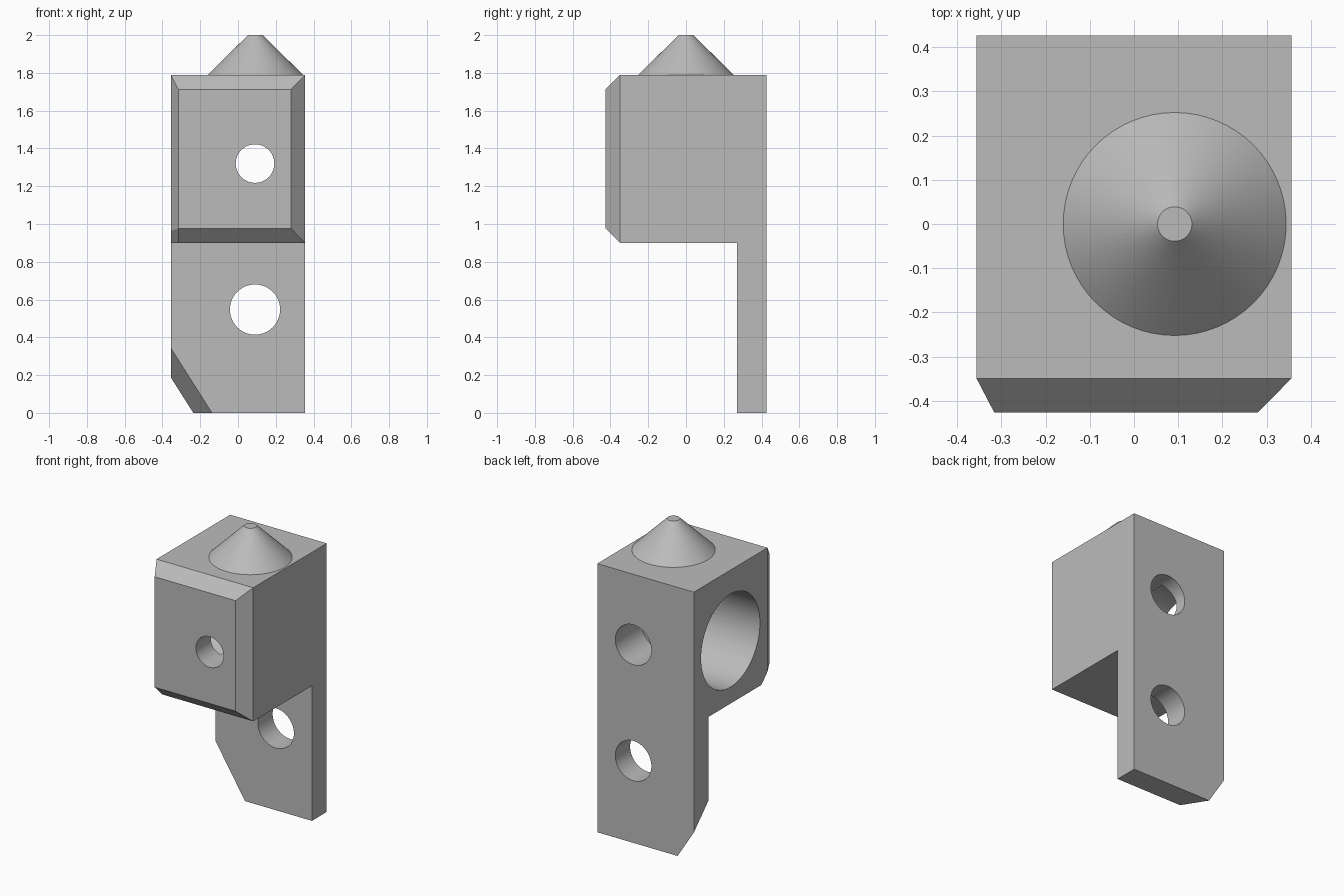
import bpy, bmesh, math
from mathutils import Matrix, Vector

old = bpy.data.objects.get("Cube")
if old:
    bpy.data.objects.remove(old, do_unlink=True)

# Single grey material
grey = bpy.data.materials.new("plain grey")
grey.use_nodes = True
colour = (0.5, 0.5, 0.5, 1)
grey.diffuse_color = colour
grey.node_tree.nodes["Principled BSDF"].inputs["Base Color"].default_value = colour

W, D = 0.356, 0.426          # half width and half depth
SHOULDER, TOP = 0.9, 1.79    # underside and top of the block
BEVEL = 0.077
HOLE_X, HOLE_Z = 0.09, 1.32


def make_object(name, bm):
    bmesh.ops.recalc_face_normals(bm, faces=bm.faces)
    mesh = bpy.data.meshes.new(name)
    bm.to_mesh(mesh)
    bm.free()
    mesh.materials.append(grey)
    obj = bpy.data.objects.new(name, mesh)
    bpy.context.collection.objects.link(obj)
    return obj


def activate(obj):
    bpy.ops.object.select_all(action="DESELECT")
    obj.select_set(True)
    bpy.context.view_layer.objects.active = obj


def drill(target, axis, centre, radius, start, end):
    """Cut a round hole along x or y between two positions."""
    bm = bmesh.new()
    bmesh.ops.create_cone(bm, cap_ends=True, segments=64, radius1=radius,
                          radius2=radius, depth=end - start)
    mid = (start + end) / 2
    if axis == "x":
        turn, place = Matrix.Rotation(math.pi / 2, 4, "Y"), (mid, *centre)
    else:
        turn, place = Matrix.Rotation(math.pi / 2, 4, "X"), (centre[0], mid, centre[1])
    bm.transform(Matrix.Translation(place) @ turn)
    cutter = make_object("hole_cutter", bm)
    cutter.hide_render = True
    mod = target.modifiers.new("hole", "BOOLEAN")
    mod.operation, mod.solver, mod.object = "DIFFERENCE", "EXACT", cutter
    activate(target)
    bpy.ops.object.modifier_apply(modifier=mod.name)
    bpy.data.objects.remove(cutter, do_unlink=True)


# Block with its hanging plate: side profile (y, z) swept across the width
profile = [(D, 0), (D, TOP), (BEVEL - D, TOP), (-D, TOP - BEVEL),
           (-D, SHOULDER + BEVEL), (BEVEL - D, SHOULDER),
           (0.27, SHOULDER), (0.27, 0)]
bm = bmesh.new()
sides = []
for x, front_x in ((-W, -0.316), (W, 0.28)):
    sides.append([bm.verts.new((front_x if i in (3, 4) else x, y, z))
                  for i, (y, z) in enumerate(profile)])
left, right = sides
for i in range(len(profile)):
    j = (i + 1) % len(profile)
    bm.faces.new((left[i], left[j], right[j], right[i]))
for ring in sides:
    bm.faces.new(ring[2:6])                # side bevel
    bm.faces.new(ring[:3] + ring[5:])      # flat side
bmesh.ops.recalc_face_normals(bm, faces=bm.faces)

# Clipped lower front corner
corner = left[4].co.copy()
a = Vector((-W, BEVEL - D, SHOULDER + 0.063))
b = Vector((-0.316, BEVEL - D, SHOULDER))
normal = (a - b).cross(corner - b).normalized()
if normal.x > 0:
    normal.negate()
bmesh.ops.bisect_plane(bm, geom=bm.verts[:] + bm.edges[:] + bm.faces[:],
                       dist=0.0001, plane_co=corner, plane_no=normal,
                       clear_outer=True)
bmesh.ops.holes_fill(bm, edges=[e for e in bm.edges if e.is_boundary], sides=0)
body = make_object("clamp_body", bm)

# Blind side bore, stepped cross hole and mounting hole
drill(body, "x", (0.04, HOLE_Z), 0.31, -0.6, 0.05)
drill(body, "y", (HOLE_X, HOLE_Z), 0.102, -0.6, 0.6)
drill(body, "y", (HOLE_X, HOLE_Z), 0.133, 0.15, 0.6)
drill(body, "y", (HOLE_X, 0.547), 0.133, 0.1, 0.6)

# Blunt cone on top, open underneath where it meets the block
bm = bmesh.new()
bmesh.ops.create_cone(bm, cap_ends=True, segments=64, radius1=0.252,
                      radius2=0.039, depth=2 - TOP)
bmesh.ops.translate(bm, verts=bm.verts, vec=(0.092, 0, (2 + TOP) / 2))
base = [f for f in bm.faces if f.calc_center_median().z < TOP + 0.01]
bmesh.ops.delete(bm, geom=base, context="FACES_ONLY")
cone = make_object("top_cone", bm)

for obj in (body, cone):
    activate(obj)
    bpy.ops.object.shade_smooth_by_angle(angle=math.radians(25))
